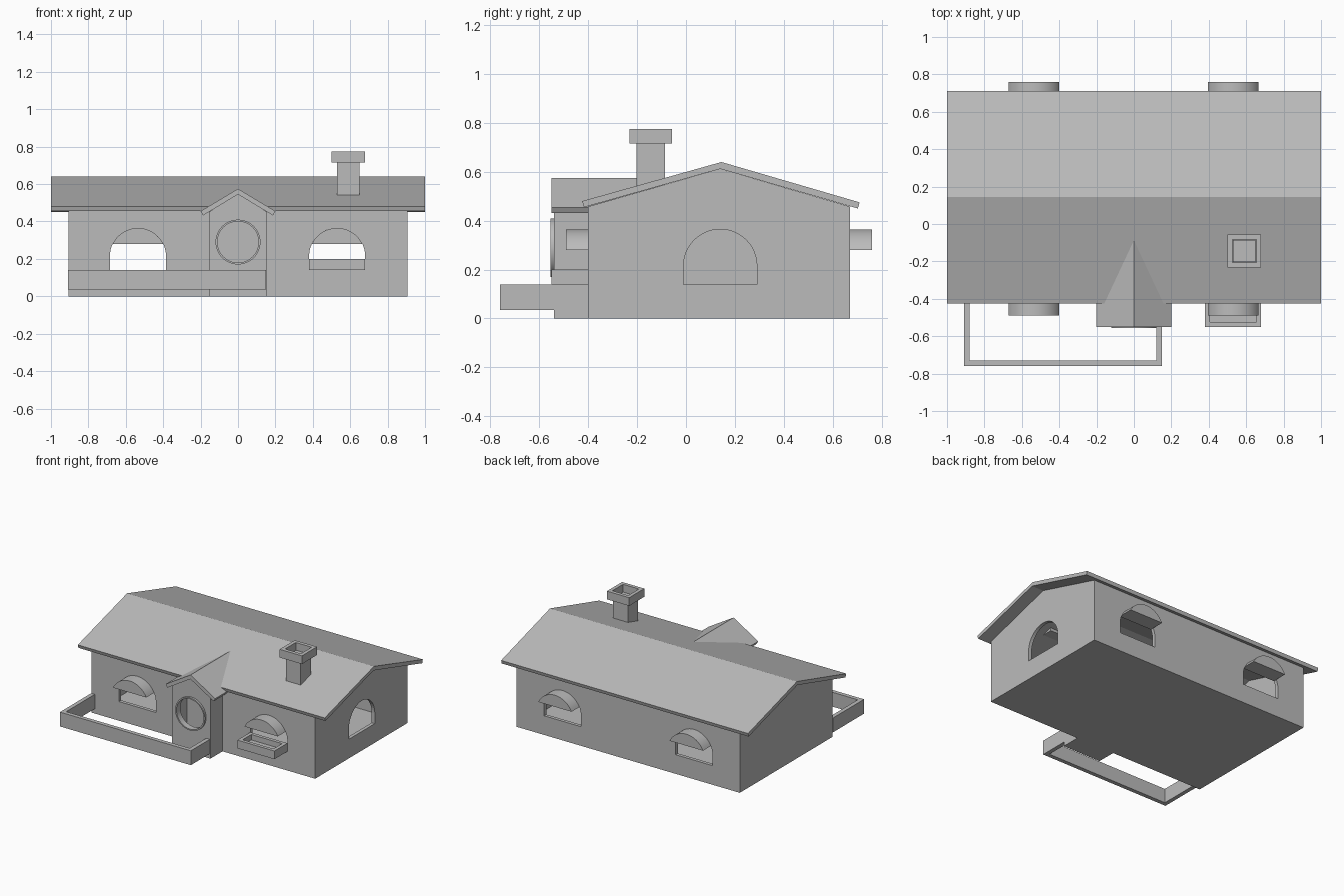
import bpy
import bmesh
from math import pi, sin, cos, radians, asin

if "Cube" in bpy.data.objects:
    bpy.data.objects.remove(bpy.data.objects["Cube"], do_unlink=True)

# One plain grey for the whole house
GREY = (0.5, 0.5, 0.5, 1)
grey = bpy.data.materials.new("plain_grey")
grey.diffuse_color = GREY
grey.use_nodes = True
grey.node_tree.nodes["Principled BSDF"].inputs["Base Color"].default_value = GREY


def prism(name, profile, axis, start, end):
    """Extrude a 2D profile along an axis; profile uses the other two axes in order."""
    place = {"x": lambda p, t: (t, p[0], p[1]),
             "y": lambda p, t: (p[0], t, p[1]),
             "z": lambda p, t: (p[0], p[1], t)}[axis]
    bm = bmesh.new()
    a = [bm.verts.new(place(p, start)) for p in profile]
    b = [bm.verts.new(place(p, end)) for p in profile]
    bm.faces.new(a)
    bm.faces.new(b)
    n = len(a)
    for i in range(n):
        j = (i + 1) % n
        bm.faces.new((a[i], a[j], b[j], b[i]))
    bmesh.ops.recalc_face_normals(bm, faces=bm.faces)
    mesh = bpy.data.meshes.new(name)
    bm.to_mesh(mesh)
    bm.free()
    mesh.materials.append(grey)
    obj = bpy.data.objects.new(name, mesh)
    bpy.context.collection.objects.link(obj)
    return obj


def box(name, x0, x1, y0, y1, z0, z1):
    return prism(name, [(x0, y0), (x1, y0), (x1, y1), (x0, y1)], "z", z0, z1)


def cut(obj, cutters):
    """Subtract the cutters for good, then remove them."""
    for c in cutters:
        c.hide_render = True
        m = obj.modifiers.new("cut", "BOOLEAN")
        m.operation, m.solver, m.object = "DIFFERENCE", "EXACT", c
    bpy.context.view_layer.update()
    result = obj.evaluated_get(bpy.context.evaluated_depsgraph_get())
    mesh = bpy.data.meshes.new_from_object(result)
    obj.modifiers.clear()
    obj.data = mesh
    for c in cutters:
        bpy.data.objects.remove(c, do_unlink=True)
    return obj


def smooth(obj):
    obj.data.shade_smooth()
    obj.data.set_sharp_from_angle(angle=radians(35))
    return obj


def arc(cx, cz, r, a0, a1, n):
    return [(cx + r * cos(a0 + (a1 - a0) * i / n),
             cz + r * sin(a0 + (a1 - a0) * i / n)) for i in range(n + 1)]


def circle(cz, r, n=48):
    return arc(0, cz, r, 0, 2 * pi, n)[:-1]


# Arched window shape shared by all openings
ARCH_Z, ARCH_R, SILL, HOOD_Z = 0.215, 0.15, 0.14, 0.28


def arch(c):
    return ([(c - ARCH_R, SILL), (c + ARCH_R, SILL)]
            + arc(c, ARCH_Z, ARCH_R, 0, pi, 24))


def house_profile(front, back, floor, eave, ridge):
    return [(front, floor), (back, floor), (back, eave), (RIDGE_Y, ridge), (front, eave)]


# Hollow main walls with gable ends
RIDGE_Y = 0.14
WINDOWS = (-0.535, 0.53)
T = 0.025
walls = prism("walls", house_profile(-0.40, 0.67, 0, 0.458, 0.612), "x", -0.905, 0.905)
cutters = [prism("room_cutter", house_profile(-0.40 + T, 0.67 - T, 0.015, 0.44, 0.585),
                 "x", -0.905 + T, 0.905 - T)]
for x in WINDOWS:
    cutters.append(prism("window_cutter", arch(x), "y", -0.6, 0.9))
cutters.append(prism("end_window_cutter", arch(RIDGE_Y), "x", 0.8, 1.0))
cut(walls, cutters)

# Window hoods, front and back
h = asin((HOOD_Z - ARCH_Z) / ARCH_R)
for side, x in zip(("right", "left"), WINDOWS):
    segment = arc(x, ARCH_Z, ARCH_R, h, pi - h, 20)
    smooth(prism("front_hood_" + side, segment, "y", -0.49, -0.40 + T))
    smooth(prism("back_hood_" + side, segment, "y", 0.67 - T, 0.76))

# Main roof as one folded slab
prism("main_roof", [(-0.425, 0.48), (RIDGE_Y + 0.005, 0.64), (0.71, 0.475),
                    (0.703, 0.45), (RIDGE_Y, 0.612), (-0.417, 0.455)], "x", -1, 1)

# Entrance bay with a round window
bay = prism("entrance_bay", [(-0.155, 0), (0.155, 0), (0.155, 0.45), (0, 0.55),
                             (-0.155, 0.45)], "y", -0.54, -0.395)
cut(bay, [box("bay_cutter", -0.13, 0.13, -0.515, -0.402, 0.015, 0.44),
          prism("round_cutter", circle(0.29, 0.115), "y", -0.6, -0.46)])
ring = prism("round_window_frame", circle(0.29, 0.12), "y", -0.555, -0.51)
smooth(cut(ring, [prism("ring_cutter", circle(0.29, 0.11), "y", -0.6, -0.4)]))

# Entrance roof running back into the main roof
prism("entrance_roof", [(-0.2, 0.455), (0, 0.575), (0.2, 0.455),
                        (0.187, 0.432), (0, 0.545), (-0.187, 0.432)], "y", -0.55, -0.09)

# Terrace fence
prism("terrace_fence", [(-0.91, -0.40), (-0.91, -0.76), (0.15, -0.76), (0.15, -0.53),
                        (0.12, -0.53), (0.12, -0.73), (-0.88, -0.73), (-0.88, -0.40)],
      "z", 0.035, 0.14)

# Flower box under the left window
cut(box("flower_box", 0.38, 0.68, -0.55, -0.40, SILL, 0.2),
    [box("soil_cutter", 0.405, 0.655, -0.525, -0.425, 0.16, 0.3)])

# Chimney
box("chimney_shaft", 0.53, 0.65, -0.203, -0.085, 0.5, 0.72)
cut(box("chimney_cap", 0.5, 0.68, -0.232, -0.057, 0.715, 0.775),
    [box("flue_cutter", 0.526, 0.654, -0.206, -0.083, 0.6, 0.9)])
